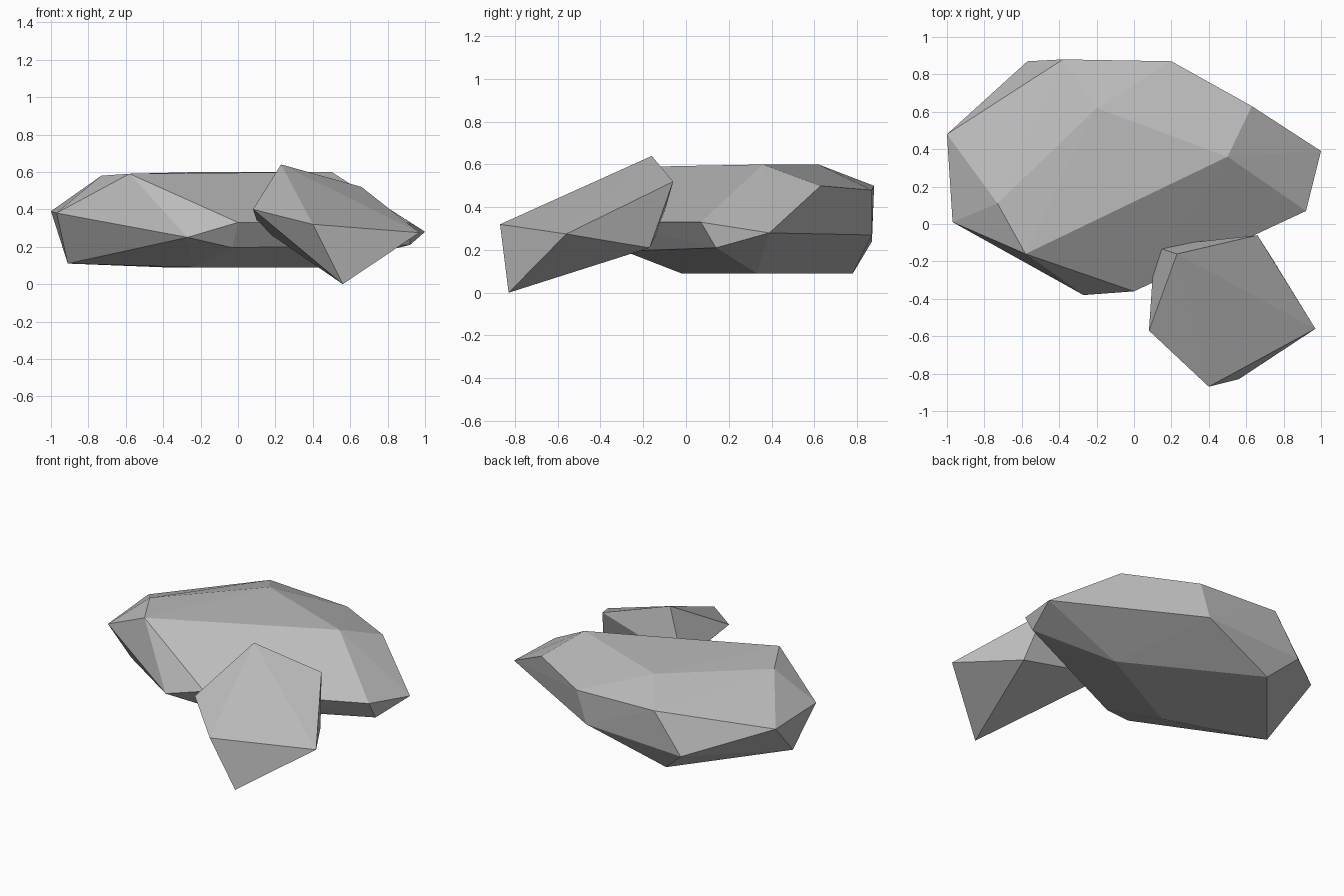
import bpy
import bmesh
from mathutils import Vector

default_cube = bpy.data.objects.get("Cube")
if default_cube:
    bpy.data.objects.remove(default_cube, do_unlink=True)


def make_material(name, colour):
    material = bpy.data.materials.new(name)
    material.use_nodes = True
    material.diffuse_color = colour
    shader = next(n for n in material.node_tree.nodes if n.type == "BSDF_PRINCIPLED")
    shader.inputs["Base Color"].default_value = colour
    shader.inputs["Roughness"].default_value = 0.9
    return material


def make_rock(name, corners, material):
    """Wrap a faceted convex stone around a few corner points."""
    bm = bmesh.new()
    for corner in corners:
        bm.verts.new(Vector(corner))
    hull = bmesh.ops.convex_hull(bm, input=list(bm.verts))
    leftovers = {g for g in hull["geom_interior"] + hull["geom_unused"]
                 if isinstance(g, bmesh.types.BMVert)}
    bmesh.ops.delete(bm, geom=list(leftovers), context="VERTS")
    bmesh.ops.recalc_face_normals(bm, faces=list(bm.faces))
    mesh = bpy.data.meshes.new(name)
    bm.to_mesh(mesh)
    bm.free()
    mesh.materials.append(material)
    rock = bpy.data.objects.new(name, mesh)
    bpy.context.scene.collection.objects.link(rock)
    return rock


stone_grey = make_material("stone grey", (.5, .5, .5, 1))

# Broad flat boulder: crown, waist and base corners
crown = [(-.73, .11, .58), (-.58, -.16, .59), (-.2, .62, .6), (.5, .36, .6)]
waist = [
    (-1, .48, .39), (-.97, .01, .38), (-.27, -.38, .25), (0, -.36, .33),
    (.92, .07, .33), (1, .39, .28), (.63, .63, .5), (.2, .87, .48),
    (-.38, .88, .5), (-.57, .87, .24), (.13, .87, .27), (.92, .14, .21),
]
base = [(-.03, -.29, .195), (-.91, .17, .11), (-.24, -.02, .09),
        (.43, .33, .09), (-.4, .78, .09)]
make_rock("large_boulder", crown + waist + base, stone_grey)

# Small slab leaning against the boulder
slab_top = [(.23, -.16, .64), (.66, -.06, .52), (.97, -.56, .275),
            (.4, -.87, .32), (.08, -.57, .4)]
slab_underside = [(.56, -.83, 0), (.73, -.17, .21), (.11, -.12, .31)]
make_rock("leaning_slab", slab_top + slab_underside, stone_grey)
